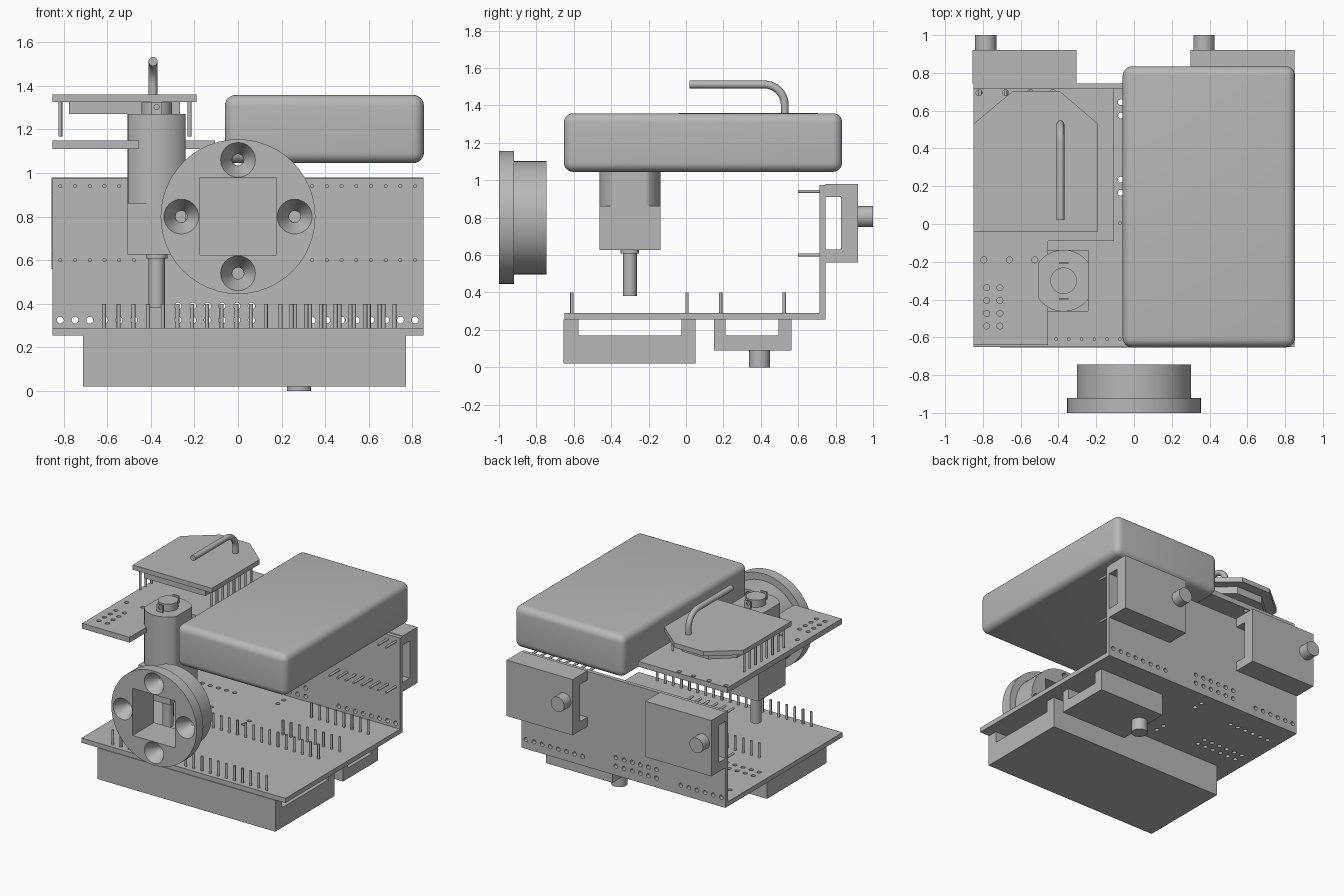
import bpy, bmesh, math
from mathutils import Matrix, Vector

cube = bpy.data.objects.get("Cube")
if cube:
    bpy.data.objects.remove(cube, do_unlink=True)

grey = bpy.data.materials.new("plain grey")
grey.use_nodes = True
grey.diffuse_color = (0.48, 0.48, 0.48, 1)
grey.node_tree.nodes["Principled BSDF"].inputs["Base Color"].default_value = grey.diffuse_color
parts = []
TURN = {"x": Matrix.Rotation(math.pi / 2, 4, "Y"),
        "y": Matrix.Rotation(math.pi / 2, 4, "X"), "z": Matrix()}


def finish(name, bm):
    bmesh.ops.recalc_face_normals(bm, faces=bm.faces)
    mesh = bpy.data.meshes.new(name)
    bm.to_mesh(mesh)
    bm.free()
    mesh.materials.append(grey)
    obj = bpy.data.objects.new(name, mesh)
    bpy.context.collection.objects.link(obj)
    parts.append(obj)
    return obj


def add_box(bm, x, y, z):
    size = [b - a for a, b in (x, y, z)]
    mid = [(a + b) / 2 for a, b in (x, y, z)]
    bmesh.ops.create_cube(bm, size=1, matrix=Matrix.Translation(mid) @ Matrix.Diagonal(size + [1]))


def box(name, x, y, z):
    bm = bmesh.new()
    add_box(bm, x, y, z)
    return finish(name, bm)


def add_rod(bm, centre, radius, depth, axis="z", sides=48, end_radius=None):
    bmesh.ops.create_cone(bm, cap_ends=True, segments=sides, radius1=radius,
                          radius2=radius if end_radius is None else end_radius, depth=depth,
                          matrix=Matrix.Translation(centre) @ TURN[axis])


def rod(name, centre, radius, depth, axis="z"):
    bm = bmesh.new()
    add_rod(bm, centre, radius, depth, axis)
    return finish(name, bm)


def rods(name, centres, radius, depth, axis="z"):
    bm = bmesh.new()
    for c in centres:
        add_rod(bm, c, radius, depth, axis, 12)
    return finish(name, bm)


def prism(name, outline, low, high, axis="z"):
    # Extrudes an outline along z (x, y points) or along x (y, z points)
    place = (lambda p: (p[0], p[1], low)) if axis == "z" else (lambda p: (low, p[0], p[1]))
    bm = bmesh.new()
    face = bm.faces.new([bm.verts.new(place(p)) for p in outline])
    new = bmesh.ops.extrude_face_region(bm, geom=[face])["geom"]
    step = Vector((0, 0, high - low) if axis == "z" else (high - low, 0, 0))
    bmesh.ops.translate(bm, vec=step, verts=[v for v in new if isinstance(v, bmesh.types.BMVert)])
    return finish(name, bm)


def cut(obj, cutter):
    mod = obj.modifiers.new("cut", "BOOLEAN")
    mod.operation, mod.solver, mod.object = "DIFFERENCE", "EXACT", cutter
    bpy.context.view_layer.update()
    obj.data = bpy.data.meshes.new_from_object(obj.evaluated_get(bpy.context.evaluated_depsgraph_get()))
    obj.modifiers.clear()


def drop(cutter):
    parts.remove(cutter)
    bpy.data.objects.remove(cutter, do_unlink=True)


PITCH = 0.0675


def row(start, count):
    return [start + PITCH * i for i in range(count)]


# Circuit boards with drilled holes
base_board = box("base_board", (-0.85, 0.85), (-0.65, 0.745), (0.255, 0.29))
back_board = box("back_board", (-0.85, 0.85), (0.715, 0.745), (0.29, 0.975))
upper_board = prism("upper_board", [(-0.85, -0.64), (-0.455, -0.64), (-0.455, -0.09), (-0.105, -0.09),
                                    (-0.105, 0.72), (-0.85, 0.72)], 1.11, 1.15)
low_row = row(-0.815, 6) + row(0.34, 8)
back_pins = [(x, z) for x in low_row for z in (0.94, 0.6)]
back_holes = [(x, 0.325) for x in low_row] + [(x, z) for x in row(-0.275, 6) for z in (0.325, 0.39)]
drill = rods("drill", [(x, 0.73, z) for x, z in back_holes], 0.016, 0.1, "y")
cut(back_board, drill)
drop(drill)
base_holes = [(-0.07, y) for y in (0.645, 0.575, 0.235, 0.165)]
base_holes += [(x, y) for x in row(-0.75, 6) for y in (0.2, 0.27, 0.55)]
drill = rods("drill", [(x, y, 0.27) for x, y in base_holes], 0.016, 0.1)
cut(base_board, drill)
drop(drill)
upper_holes = [(x, y) for x in (-0.78, -0.71) for y in row(-0.54, 4)]
upper_holes += [(x, -0.19) for x in (-0.795, -0.66, -0.525)] + [(x, 0.695) for x in (-0.82, -0.68, -0.55, -0.43)]
drill = rods("drill", [(x, y, 1.13) for x, y in upper_holes], 0.016, 0.1)
cut(upper_board, drill)
drop(drill)

# Header pins
rods("back_pins", [(x, 0.675, z) for x, z in back_pins], 0.009, 0.15, "y")
pins = [(x, y) for x in row(-0.615, 20) for y in (-0.61, 0.005)]
pins += [(x, y) for x in row(0.245, 8) for y in (0.185, 0.525)]
rods("base_pins", [(x, y, 0.33) for x, y in pins], 0.009, 0.14)


# Channel-shaped housings: one large below, three small with shafts
def channel(name, low, high, outer, inner, x, upright):
    a, b = outer
    c, d = inner[0]
    outline = [(a, high), (a, low), (b, low), (b, high), (d, high), (d, inner[1]), (c, inner[1]), (c, high)]
    if upright:
        outline = [(v, u) for u, v in outline]
    prism(name, outline, x[0], x[1], "x")


channel("battery_box", 0.02, 0.255, (-0.655, 0.05), ((-0.575, -0.025), 0.17), (-0.71, 0.77), False)
channel("lower_control", 0.09, 0.255, (0.15, 0.565), ((0.21, 0.495), 0.17), (0.215, 0.77), False)
rod("lower_control_shaft", (0.28, 0.393, 0.045), 0.056, 0.09)
for side, x in (("right", -0.855), ("left", 0.3)):
    channel(side + "_control", 0.92, 0.745, (0.56, 0.98), ((0.63, 0.91), 0.83), (x, x + 0.55), True)
    rod(side + "_control_shaft", (x + 0.07, 0.96, 0.805), 0.056, 0.08, "y")

# Rounded battery pack
pack = box("battery_pack", (-0.06, 0.853), (-0.653, 0.835), (1.045, 1.358))
bm = bmesh.new()
bm.from_mesh(pack.data)
bmesh.ops.bevel(bm, geom=bm.edges[:], offset=0.05, segments=6, profile=0.5, affect="EDGES")
bm.to_mesh(pack.data)
bm.free()

# Motor with flat-sided can, gearbox, shaft and terminals
MX, MY = -0.373, -0.3
can = []
for i in range(64):
    t = math.tau * (i + 0.5) / 64
    can.append((MX + max(-0.133, min(0.133, 0.163 * math.cos(t))), MY + 0.163 * math.sin(t)))
prism("motor_can", can, 0.86, 1.27)
box("motor_gearbox", (MX - 0.133, MX + 0.133), (MY - 0.163, MY + 0.163), (0.627, 0.862))
rod("motor_collar", (MX, MY, 0.617), 0.05, 0.02)
rod("motor_shaft", (MX, MY, 0.505), 0.037, 0.25)
rod("motor_cap", (MX, MY, 1.297), 0.07, 0.055)
for name, s in (("front", -1), ("rear", 1)):
    y = MY + 0.095 * s
    tab = box(name + "_terminal", (MX - 0.025, MX + 0.025), (y - 0.004, y + 0.004), (1.265, 1.325))
    drill = rods("drill", [(MX, y, 1.303)], 0.012, 0.05, "y")
    cut(tab, drill)
    drop(drill)

# Stepped wheel with square opening and countersunk holes
wheel = [rod("wheel_flange", (0, -0.96, 0.8), 0.355, 0.08, "y"),
         rod("wheel_hub", (0, -0.8325, 0.8), 0.303, 0.175, "y")]
spots = [(0.26, 0.8), (-0.26, 0.8), (0, 1.06), (0, 0.54)]
square = box("square", (-0.177, 0.177), (-1.2, -0.5), (0.623, 0.977))
bores = rods("bores", [(x, -0.85, z) for x, z in spots], 0.027, 0.6, "y")
bm = bmesh.new()
for x, z in spots:
    add_rod(bm, (x, -0.955, z), 0.027, 0.11, "y", 32, 0.085)
sinks = finish("sinks", bm)
for obj in wheel:
    for cutter in (square, bores, sinks):
        cut(obj, cutter)
for cutter in (square, bores, sinks):
    drop(cutter)

# Radio module with pins and bent antenna
prism("radio_plate", [(-0.85, -0.04), (-0.19, -0.04), (-0.19, 0.53), (-0.395, 0.705),
                      (-0.64, 0.705), (-0.85, 0.53)], 1.325, 1.36)
prism("radio_block", [(-0.775, -0.01), (-0.265, -0.01), (-0.265, 0.5), (-0.41, 0.63),
                      (-0.63, 0.63), (-0.775, 0.5)], 1.27, 1.326)
rods("radio_pins", [(x, y, 1.248) for x in (-0.815, -0.222) for y in row(0, 8)], 0.009, 0.16)
curve = bpy.data.curves.new("antenna", "CURVE")
curve.dimensions = "3D"
curve.bevel_depth, curve.bevel_resolution, curve.use_fill_caps = 0.021, 4, True
path = [(0.528, 1.35)]
path += [(0.418 + 0.11 * math.cos(t), 1.402 + 0.11 * math.sin(t))
         for t in [math.pi / 2 * i / 10 for i in range(11)]]
path.append((0.02, 1.512))
spline = curve.splines.new("POLY")
spline.points.add(len(path) - 1)
for point, (y, z) in zip(spline.points, path):
    point.co = (-0.39, y, z, 1)
    point.radius = 1
spline.use_smooth = True
curve.materials.append(grey)
bpy.context.collection.objects.link(bpy.data.objects.new("antenna", curve))

# Smooth the round faces and keep the edges sharp
bpy.ops.object.select_all(action="DESELECT")
for obj in parts:
    obj.select_set(True)
bpy.context.view_layer.objects.active = parts[0]
bpy.ops.object.shade_smooth_by_angle(angle=math.radians(32))
